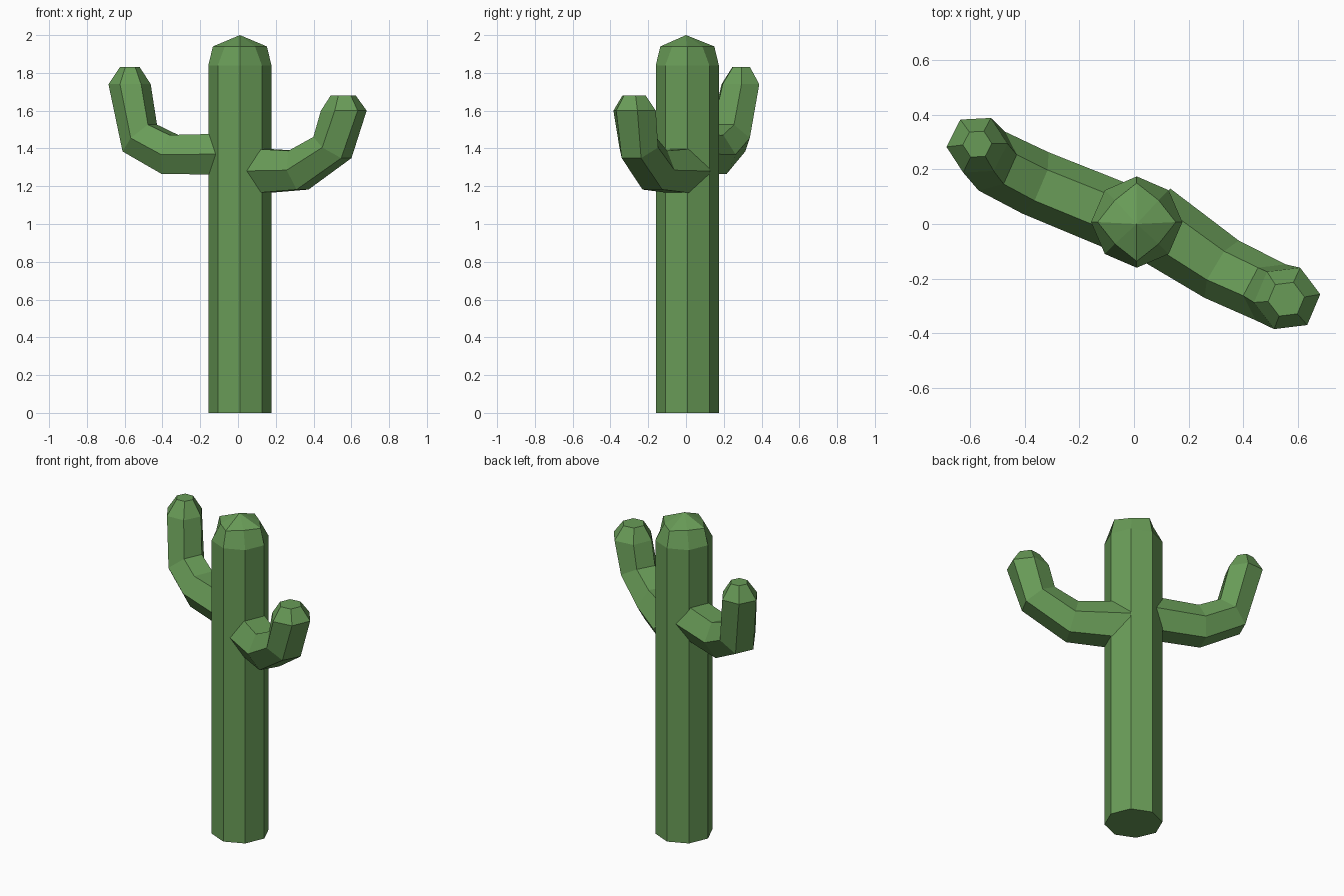
import bpy
import bmesh
from math import cos, sin, radians, pi
from mathutils import Vector

cube = bpy.data.objects.get("Cube")
if cube:
    bpy.data.objects.remove(cube, do_unlink=True)

# Single cactus green
green = bpy.data.materials.new("cactus_green")
green.use_nodes = True
color = (0.14, 0.33, 0.096, 1)
green.diffuse_color = color
bsdf = next(n for n in green.node_tree.nodes if n.type == 'BSDF_PRINCIPLED')
bsdf.inputs["Base Color"].default_value = color
bsdf.inputs["Roughness"].default_value = 0.8


def loft(name, rings, apex=None):
    """Skin a list of equal-sized point rings, closing both ends."""
    bm = bmesh.new()
    loops = [[bm.verts.new(p) for p in ring] for ring in rings]
    n = len(loops[0])
    for low, high in zip(loops, loops[1:]):
        for i in range(n):
            j = (i + 1) % n
            bm.faces.new((low[i], low[j], high[j], high[i]))
    bm.faces.new(loops[0][::-1])
    if apex:
        tip = bm.verts.new(apex)
        for i in range(n):
            bm.faces.new((loops[-1][i], loops[-1][(i + 1) % n], tip))
    else:
        bm.faces.new(loops[-1])
    bmesh.ops.recalc_face_normals(bm, faces=bm.faces)
    mesh = bpy.data.meshes.new(name)
    bm.to_mesh(mesh)
    bm.free()
    mesh.materials.append(green)
    obj = bpy.data.objects.new(name, mesh)
    bpy.context.collection.objects.link(obj)
    return obj


def trunk_ring(z, axis_r, diagonal_r):
    """Octagon whose on-axis and diagonal corners have their own radii."""
    points = []
    for i in range(8):
        r = diagonal_r if i % 2 else axis_r
        a = i * pi / 4
        points.append((0.01 + r * cos(a), 0.007 + r * sin(a), z))
    return points


def arm_ring(center, radius, heading, climb):
    """Hexagon across an arm that runs along heading and rises by climb."""
    h, c = radians(heading), radians(climb)
    outer = Vector((cos(h) * sin(c), sin(h) * sin(c), -cos(c)))
    side = Vector((-sin(h), cos(h), 0))
    points = []
    for i in range(6):
        a = pi / 6 + i * pi / 3
        points.append(Vector(center) + radius * (cos(a) * outer + sin(a) * side))
    return points


# Trunk with a faceted, four-ridged crown
loft("trunk", [
    trunk_ring(0, 0.167, 0.165),
    trunk_ring(1.84, 0.167, 0.165),
    trunk_ring(1.94, 0.143, 0.113),
], apex=(0.01, 0.0, 2.0))

# Arms: centre, radius, heading and climb of each ring from root to tip
arms = {
    "left_arm": [
        ((0.06, 0.01, 1.28), 0.14, -31, 0),
        ((0.32, -0.165, 1.285), 0.122, -31, 14),
        ((0.50, -0.25, 1.405), 0.116, -28, 56),
        ((0.56, -0.272, 1.60), 0.122, -23, 90),
        ((0.557, -0.275, 1.68), 0.067, -23, 90),
    ],
    "right_arm": [
        ((-0.04, 0.02, 1.37), 0.125, 157, 0),
        ((-0.36, 0.15, 1.368), 0.122, 157, 12),
        ((-0.52, 0.23, 1.455), 0.118, 156, 46),
        ((-0.574, 0.288, 1.74), 0.112, 153, 90),
        ((-0.573, 0.292, 1.83), 0.053, 153, 90),
    ],
}
for name, rings in arms.items():
    loft(name, [arm_ring(*ring) for ring in rings])
